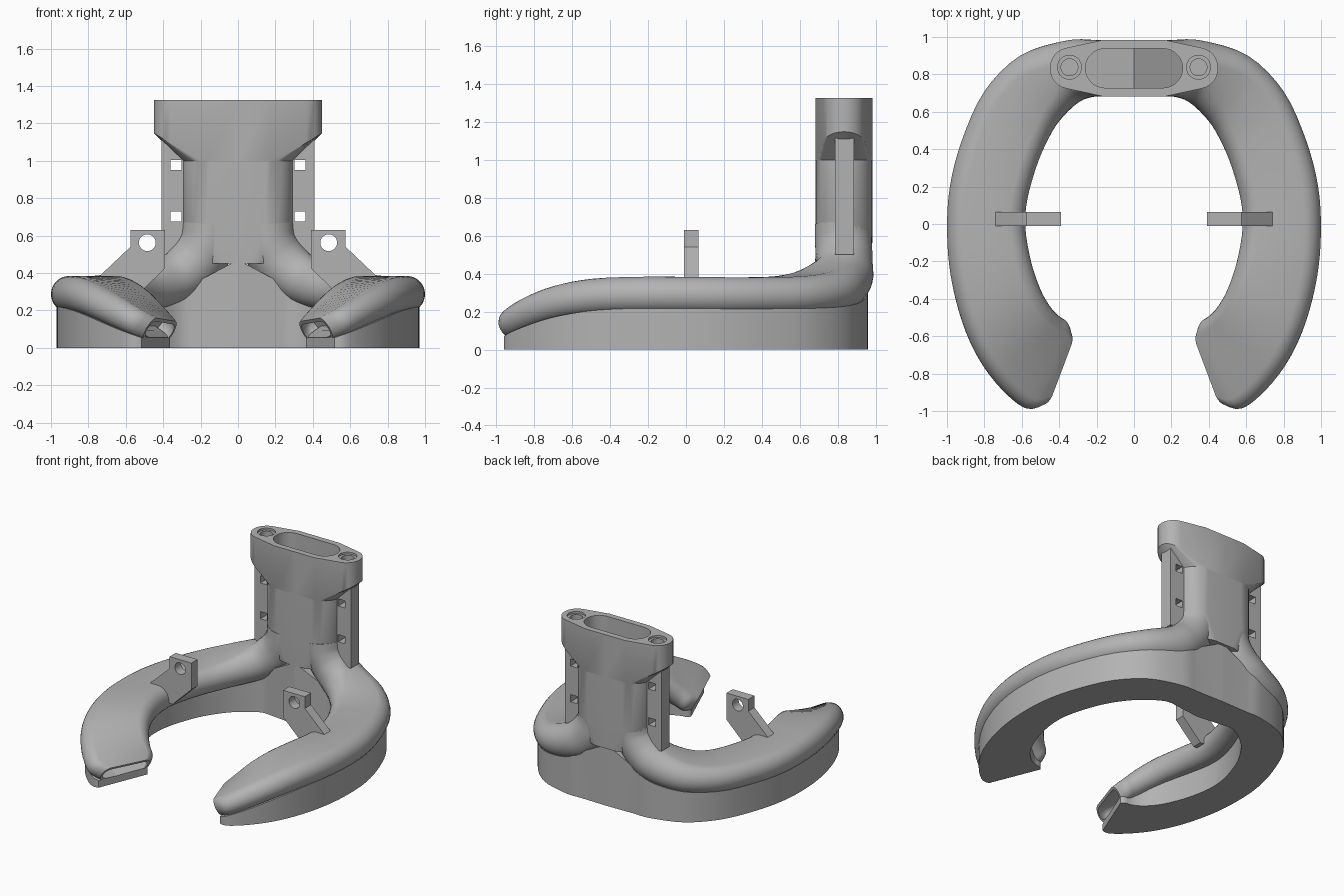
import bpy, bmesh, math
from mathutils import Vector

if "Cube" in bpy.data.objects:
    bpy.data.objects.remove(bpy.data.objects["Cube"], do_unlink=True)

grey = bpy.data.materials.new("plain grey")
grey.use_nodes = True
COLOUR = (0.45, 0.45, 0.45, 1)
grey.diffuse_color = COLOUR
grey.node_tree.nodes["Principled BSDF"].inputs["Base Color"].default_value = COLOUR


def make(name, verts, faces, mirror=False, smooth=True):
    """Mesh object with outward normals, optionally mirrored across x."""
    mesh = bpy.data.meshes.new(name)
    mesh.from_pydata([tuple(v) for v in verts], [], faces)
    bm = bmesh.new()
    bm.from_mesh(mesh)
    bmesh.ops.recalc_face_normals(bm, faces=bm.faces)
    bm.to_mesh(mesh)
    bm.free()
    mesh.materials.append(grey)
    obj = bpy.data.objects.new(name, mesh)
    bpy.context.collection.objects.link(obj)
    bpy.ops.object.select_all(action='DESELECT')
    obj.select_set(True)
    bpy.context.view_layer.objects.active = obj
    if smooth:
        bpy.ops.object.shade_smooth_by_angle(angle=math.radians(35))
    if mirror:
        mod = obj.modifiers.new("mirror", 'MIRROR')
        mod.use_mirror_merge = False
    return obj


def bridge(rings, n):
    """Quads joining consecutive closed rings of n points."""
    return [(r * n + i, r * n + (i + 1) % n, (r + 1) * n + (i + 1) % n, (r + 1) * n + i)
            for r in range(rings - 1) for i in range(n)]


def prism(name, outline, depth, mirror=False):
    """Extrude a closed 3D outline along a vector."""
    n = len(outline)
    pts = [Vector(p) for p in outline]
    pts += [p + Vector(depth) for p in pts]
    faces = bridge(2, n) + [tuple(range(n)), tuple(range(n, 2 * n))]
    return make(name, pts, faces, mirror, False)


def box(name, lo, hi, mirror=False):
    outline = [(lo[0], lo[1], lo[2]), (hi[0], lo[1], lo[2]), (hi[0], hi[1], lo[2]), (lo[0], hi[1], lo[2])]
    return prism(name, outline, (0, 0, hi[2] - lo[2]), mirror)


def rod(center, radius, depth):
    """Round cutter extruded along depth."""
    rot = Vector((0, 0, 1)).rotation_difference(Vector(depth)).to_matrix()
    pts = [Vector(center) + rot @ Vector((radius * math.cos(k * math.tau / 28),
                                          radius * math.sin(k * math.tau / 28), 0)) for k in range(28)]
    return prism("cutter", pts, depth)


def cut(target, cutter):
    mod = target.modifiers.new("cut", 'BOOLEAN')
    mod.operation = 'DIFFERENCE'
    mod.solver = 'EXACT'
    mod.object = cutter
    if len(target.modifiers) > 1:
        target.modifiers.move(len(target.modifiers) - 1, 0)
    bpy.context.view_layer.objects.active = target
    bpy.ops.object.modifier_apply(modifier=mod.name)
    bpy.data.objects.remove(cutter, do_unlink=True)


def spline(keys, steps):
    """Catmull-Rom sampling of number rows."""
    out = []
    for i in range(len(keys) - 1):
        p = [Vector(keys[min(max(i + k, 0), len(keys) - 1)]) for k in (-1, 0, 1, 2)]
        for s in range(steps):
            t = s / steps
            out.append(0.5 * (2 * p[1] + (p[2] - p[0]) * t + (2 * p[0] - 5 * p[1] + 4 * p[2] - p[3]) * t * t
                              + (3 * p[1] - p[0] - 3 * p[2] + p[3]) * t ** 3))
    return out + [Vector(keys[-1])]


# Duct sections: inner x, y, outer x, y, centre height, half thickness, tilt
sections = [
    (.15, .68, .15, .98, .66, .15, 0),
    (.165, .68, .165, .98, .56, .15, 0),
    (.22, .68, .23, .985, .46, .15, 0),
    (.30, .65, .37, .98, .375, .137, 0),
    (.40, .55, .61, .90, .315, .113, 0),
    (.465, .44, .80, .71, .29, .1, 0),
    (.52, .31, .92, .45, .285, .097, 0),
    (.57, .13, .985, .20, .285, .097, 0),
    (.58, -.02, 1.0, -.04, .287, .097, 0),
    (.55, -.2, .98, -.28, .287, .097, 0),
    (.50, -.35, .92, -.52, .272, .095, .012),
    (.45, -.44, .83, -.72, .235, .09, .025),
    (.405, -.49, .71, -.88, .18, .083, .03),
    (.365, -.52, .58, -.985, .125, .074, .022),
    (.345, -.58, .49, -.965, .092, .068, .012),
]
samples = spline(sections, 4)
N = 28
frames = []
for s in samples:
    a, b = Vector((s[0], s[1], s[4] - s[6])), Vector((s[2], s[3], s[4] + s[6]))
    frames.append(((a + b) / 2, (b - a) / 2, s[5]))


def duct_ring(i, wall=0.0):
    """Flat-oval cross-section, shrunk by the wall thickness."""
    c, across, t = frames[i]
    along = frames[min(i + 1, len(frames) - 1)][0] - frames[max(i - 1, 0)][0]
    side = across.normalized()
    normal = along.cross(side).normalized()
    flat = max(across.length - t, 0)
    ring = []
    for k in range(N):
        ang = (k + .5) * math.tau / N
        u = math.copysign(flat, math.cos(ang)) + (t - wall) * math.cos(ang)
        ring.append(c + side * u + normal * (t - wall) * math.sin(ang))
    return ring


# Curved ducts with recessed mouths
last = len(frames) - 1
rings = [duct_ring(i) for i in range(last + 1)]
rings += [duct_ring(i, .02) for i in range(last, last - 8, -1)]
verts = [p for r in rings for p in r]
faces = bridge(len(rings), N) + [tuple(range(N)), tuple(range(len(verts) - N, len(verts)))]
make("curved_duct", verts, faces, mirror=True)

# Solid skirt below the ducts, joined at the back
rows = [(Vector((0, .685, 0)), Vector((0, .96, 0)), .47)]
run = samples[8:-2]
for i, s in enumerate(run):
    a, b = Vector((s[0], s[1], 0)), Vector((s[2], s[3], 0))
    d = (b - a).normalized()
    inset = .03 + .1 * math.sin(math.pi * i / (len(run) - 1))
    rows.append((a + d * inset, b - d * .03, s[4] - .72 * s[5]))
verts = []
for a, b, top in rows:
    up = Vector((0, 0, top))
    verts += [a, b, b + up, a + up]
faces = bridge(len(rows), 4) + [tuple(range(len(verts) - 4, len(verts)))]
make("base_skirt", verts, faces, mirror=True)

# Column and wider collar, with an oval opening
ARC = 12
MID_Y = .833


def oval(flat_x, end_x, rx, ry, edge_y, z, slope=0, start=0):
    """Long outline whose height changes by slope beyond x = start."""
    right = [(flat_x, -edge_y)]
    for k in range(ARC + 1):
        t = math.radians(-80 + 160 * k / ARC)
        right.append((end_x + rx * math.cos(t), ry * math.sin(t)))
    right += [(flat_x, edge_y), (0, edge_y)]
    left = [(-x, y) for x, y in reversed(right[:-1])] + [(0, -edge_y)]
    return [Vector((x, y + MID_Y, z + slope * max(abs(x) - start, 0))) for x, y in right + left]


def stadium(flat, r, z, slope=0):
    return oval(flat, flat, r, r, r, z, slope)


loops = [
    stadium(.07, .147, .45),
    stadium(.15, .15, .63),
    stadium(.15, .15, 1.0),
    oval(.17, .345, .105, .11, .15, 1.0, .62, .21),
    oval(.17, .345, .105, .11, .15, 1.325),
    stadium(.155, .105, 1.325),
    stadium(.155, .105, .86, -.6),
]
M = len(loops[0])
verts = [p for r in loops for p in r]
faces = bridge(len(loops), M) + [tuple(range(M))]
# Ridged floor of the opening, one strip per pair of facing points
first = len(verts) - M
half = ARC + 4
for ring in ([M - 1] + list(range(half)), [M - 1 - k for k in range(M - half + 1)]):
    idx = [first + k for k in ring]
    n = len(idx)
    for k in range((n - 1) // 2):
        quad = (idx[k], idx[k + 1], idx[n - 2 - k], idx[n - 1 - k])
        faces.append(tuple(dict.fromkeys(quad)))
column = make("column_and_collar", verts, faces)

# Countersunk screw holes in the collar
for side in (-1, 1):
    cut(column, rod((side * .345, MID_Y + .005, 1.2), .045, (0, 0, .2)))
    cut(column, rod((side * .345, MID_Y + .005, 1.31), .064, (0, 0, .1)))

# Side flanges with square windows
flange = box("side_flange", (.27, .785, .5), (.41, .885, 1.12), mirror=True)
for z in (.675, .95):
    cut(flange, box("cutter", (.302, .7, z), (.36, 1, z + .055)))

# Mounting brackets with bolt holes
profile = [(.39, .63), (.575, .63), (.575, .54), (.765, .36), (.70, .28), (.55, .27), (.39, .425)]
bracket = prism("mounting_bracket", [(x, -.01, z) for x, z in profile], (0, .075, 0), mirror=True)
cut(bracket, rod((.485, -.1, .562), .045, (0, .3, 0)))
